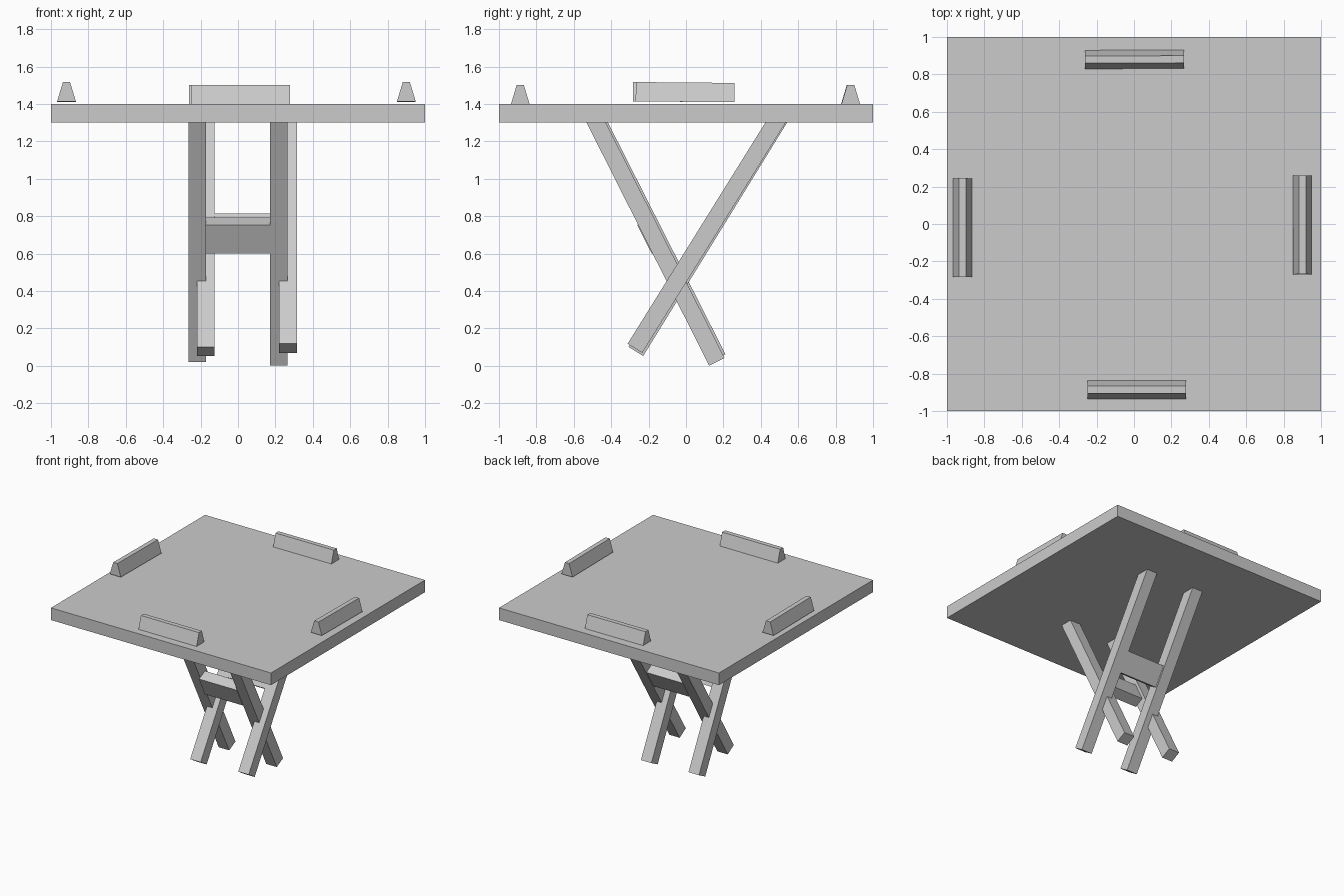
import bpy, bmesh
from math import atan2, hypot, pi
from mathutils import Matrix, Vector

if "Cube" in bpy.data.objects:
    bpy.data.objects.remove(bpy.data.objects["Cube"])


def finish(name, bm, matrix):
    bmesh.ops.recalc_face_normals(bm, faces=bm.faces)
    me = bpy.data.meshes.new(name)
    bm.to_mesh(me)
    bm.free()
    ob = bpy.data.objects.new(name, me)
    ob.matrix_world = matrix
    bpy.context.collection.objects.link(ob)
    return ob


def box(name, center, size, tilt=0.0):
    bm = bmesh.new()
    bmesh.ops.create_cube(bm, size=1)
    bmesh.ops.scale(bm, vec=size, verts=bm.verts)
    return finish(name, bm, Matrix.Translation(center) @ Matrix.Rotation(tilt, 4, 'X'))


def leg(name, x, bottom, top):
    # square bar between two (y, z) points
    dy, dz = top[0] - bottom[0], top[1] - bottom[1]
    mid = (x, (top[0] + bottom[0]) / 2, (top[1] + bottom[1]) / 2)
    # run slightly into the table top
    k = 1.02
    mid = (x, bottom[0] + dy * k / 2, bottom[1] + dz * k / 2)
    return box(name, mid, (0.095, 0.092, hypot(dy, dz) * k), -atan2(dy, dz))


def rail(name, loc, angle, pitch=0.0):
    # tapered bar, lying along local x
    bm = bmesh.new()
    profile = [(-0.05, 0), (0.05, 0), (0.019, 0.103), (-0.019, 0.103)]
    face = bm.faces.new([bm.verts.new((-0.264, y, z)) for y, z in profile])
    ext = bmesh.ops.extrude_face_region(bm, geom=[face])
    verts = [g for g in ext['geom'] if isinstance(g, bmesh.types.BMVert)]
    bmesh.ops.translate(bm, vec=(0.528, 0, 0), verts=verts)
    m = Matrix.Translation(loc) @ Matrix.Rotation(angle, 4, 'Z') @ Matrix.Rotation(pitch, 4, 'Y')
    return finish(name, bm, m)


# table top
box("table_top", (0, 0, 1.35), (2, 2, 0.1))

# raised edge rails
rail("front_rail", (0.015, -0.886, 1.399), 0)
rail("back_rail", (0.003, 0.88, 1.399), 0.004)
rail("left_rail", (-0.917, -0.02, 1.412), pi / 2, 0.009)
rail("right_rail", (0.9, -0.005, 1.412), pi / 2, 0.009)

# crossed legs
leg("front_leg_right", 0.218, (0.165, 0.022), (-0.48, 1.3))
leg("front_leg_left", -0.218, (0.17, 0.041), (-0.468, 1.3))
leg("back_leg_right", 0.268, (-0.273, 0.094), (0.478, 1.3))
leg("back_leg_left", -0.172, (-0.268, 0.077), (0.486, 1.3))

# cross bars joining each pair of legs
box("front_cross_bar", (0, -0.184, 0.696), (0.345, 0.085, 0.173), atan2(0.64, 1.275))
box("back_cross_bar", (0.048, 0.116, 0.72), (0.345, 0.085, 0.173), -atan2(0.75, 1.207))
